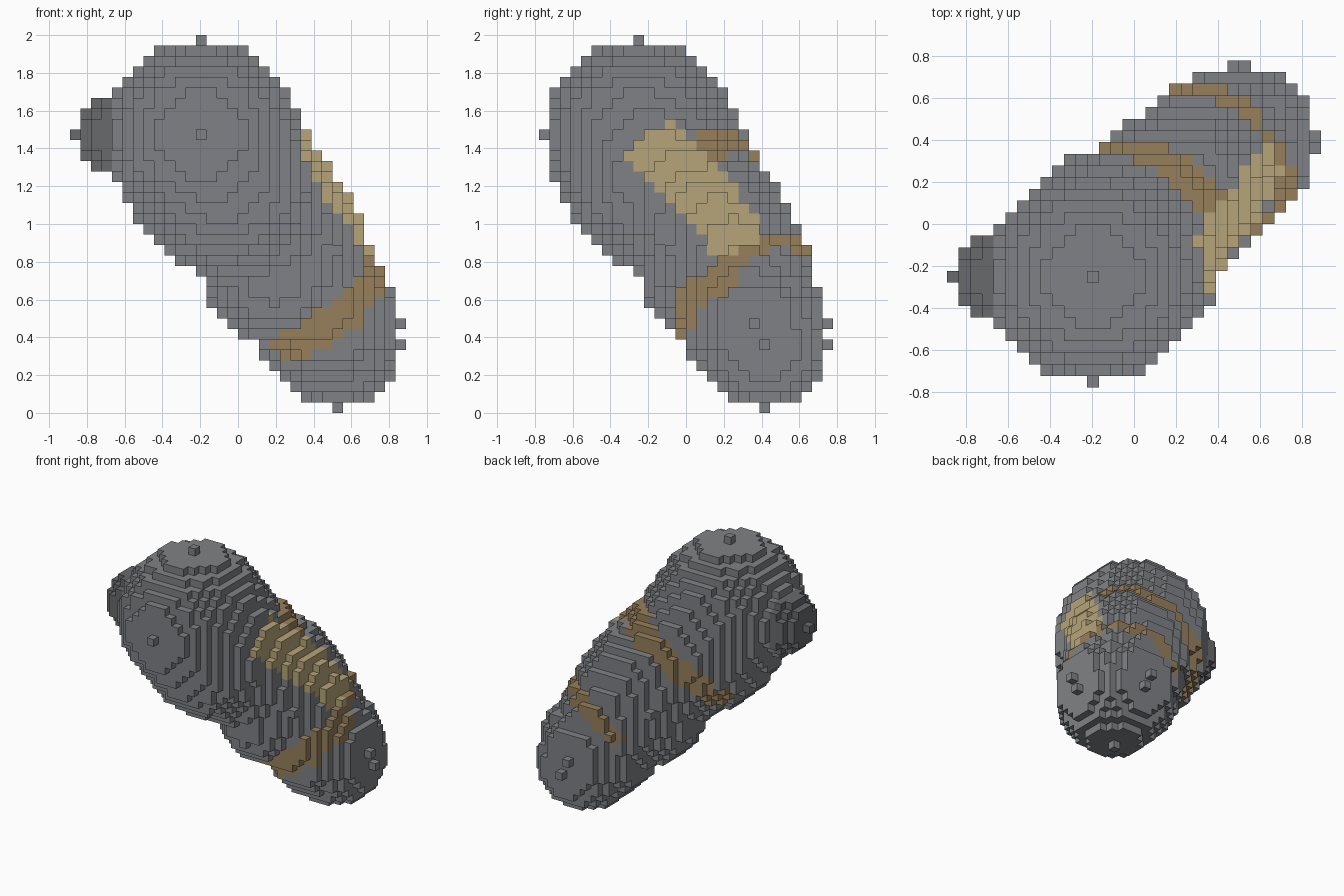
import bpy, bmesh
from mathutils import Vector

if "Cube" in bpy.data.objects:
    bpy.data.objects.remove(bpy.data.objects["Cube"])

CELL = 2 / 36                                  # cube size; grid is 32 x 28 x 36
ORIGIN = Vector((-16, -14, 0)) * CELL
HEAD, TAIL = Vector((12, 9, 26)), Vector((24, 20, 8))
AXIS = (TAIL - HEAD).normalized()
SIDE = AXIS.cross(Vector((0, 0, 1))).normalized()
LENGTH = (TAIL - HEAD).length

# Overlapping balls from head to tip: x, y, z, radius (in cubes), sideways squash
CHAIN = [(12, 9, 26, 9, 1), (13, 10, 24, 9, 1), (14, 11, 22, 9, 1),
         (16, 13, 20, 8.6, 1.1), (18, 15, 18, 8, 1.11), (19, 16, 17, 8, 1.12),
         (20, 17, 15, 8, 1.13), (19, 16, 12.3, 6.5, 1), (21, 18, 13, 7.3, 1.07),
         (22, 19, 12, 7, 1.04), (23, 19, 10, 7, 1.02), (24, 20, 8, 7, 1),
         (25, 21, 6, 6, 1)]


def centre(t):
    """Slightly bowed centre line of the body."""
    return HEAD.lerp(TAIL, t) + Vector((0.3, 0.8, 0)) * 4 * t * (1 - t)


def ball(cells, c, r, part, squash=1):
    """Fill a ball of cubes, keeping cubes that are already there."""
    n = int(r) + 1
    c = Vector(c)
    bx, by, bz = (round(v) for v in c)
    for x in range(bx - n, bx + n + 1):
        for y in range(by - n, by + n + 1):
            for z in range(bz - n, bz + n + 1):
                d = Vector((x, y, z)) - c
                if d.length_squared + (squash ** 2 - 1) * d.dot(SIDE) ** 2 <= r * r + 0.01:
                    cells.setdefault((x, y, z), part)


def marking(p):
    """Choose the colour zone from the position along and around the body."""
    s = (p - HEAD).dot(AXIS)
    w = p - centre(min(max(s / LENGTH, 0), 1))
    w -= AXIS * w.dot(AXIS)
    if w.length < 3:
        return "body"
    d = w.normalized()
    aim = Vector((0.85, -0.36 + 0.022 * s, 0.5)).normalized()
    if 5 < s < 20.2 and d.dot(aim) > 0.925:
        return "side_patch"
    if d.y < -0.1 and 19.8 < s < 23.2 and w.x > -4:
        return "lower_band"
    if d.y >= -0.1 and 19.6 < s < 21.4 and w.x > -4:
        return "lower_band"
    if 6.9 < s < 10.2 and d.y > 0.15:
        return "upper_band"
    return "body"


# Body: round head, tapering trunk, rounded tip
cells = {}
for x, y, z, r, squash in CHAIN:
    ball(cells, (x, y, z), r, "body", squash)
for k in cells:
    cells[k] = marking(Vector(k))

# Small round knob on the left of the head
ball(cells, (4, 9, 26), 4, "side_knob")

COLOURS = {
    "body": (0.213, 0.222, 0.235, 1),
    "side_knob": (0.137, 0.142, 0.152, 1),
    "side_patch": (0.47, 0.375, 0.19, 1),
    "upper_band": (0.31, 0.215, 0.108, 1),
    "lower_band": (0.31, 0.215, 0.108, 1),
}


def build(part):
    """Make one object from the exposed cube faces of a part."""
    bm = bmesh.new()
    for k, name in cells.items():
        if name != part:
            continue
        for a in range(3):
            for sign in (-1, 1):
                nb = list(k)
                nb[a] += sign
                if tuple(nb) in cells:
                    continue
                b, c = (a + 1) % 3, (a + 2) % 3
                quad = []
                for db, dc in ((0, 0), (1, 0), (1, 1), (0, 1)):
                    v = Vector(k)
                    v[a] += (sign + 1) // 2
                    v[b] += db
                    v[c] += dc
                    quad.append(bm.verts.new(ORIGIN + v * CELL))
                bm.faces.new(quad if sign > 0 else quad[::-1])
    bmesh.ops.remove_doubles(bm, verts=bm.verts, dist=CELL * 0.01)
    me = bpy.data.meshes.new(part)
    bm.to_mesh(me)
    bm.free()
    mat = bpy.data.materials.new(part + "_colour")
    mat.diffuse_color = COLOURS[part]
    mat.use_nodes = True
    mat.node_tree.nodes["Principled BSDF"].inputs["Base Color"].default_value = mat.diffuse_color
    me.materials.append(mat)
    bpy.context.collection.objects.link(bpy.data.objects.new(part, me))


for part in COLOURS:
    build(part)
